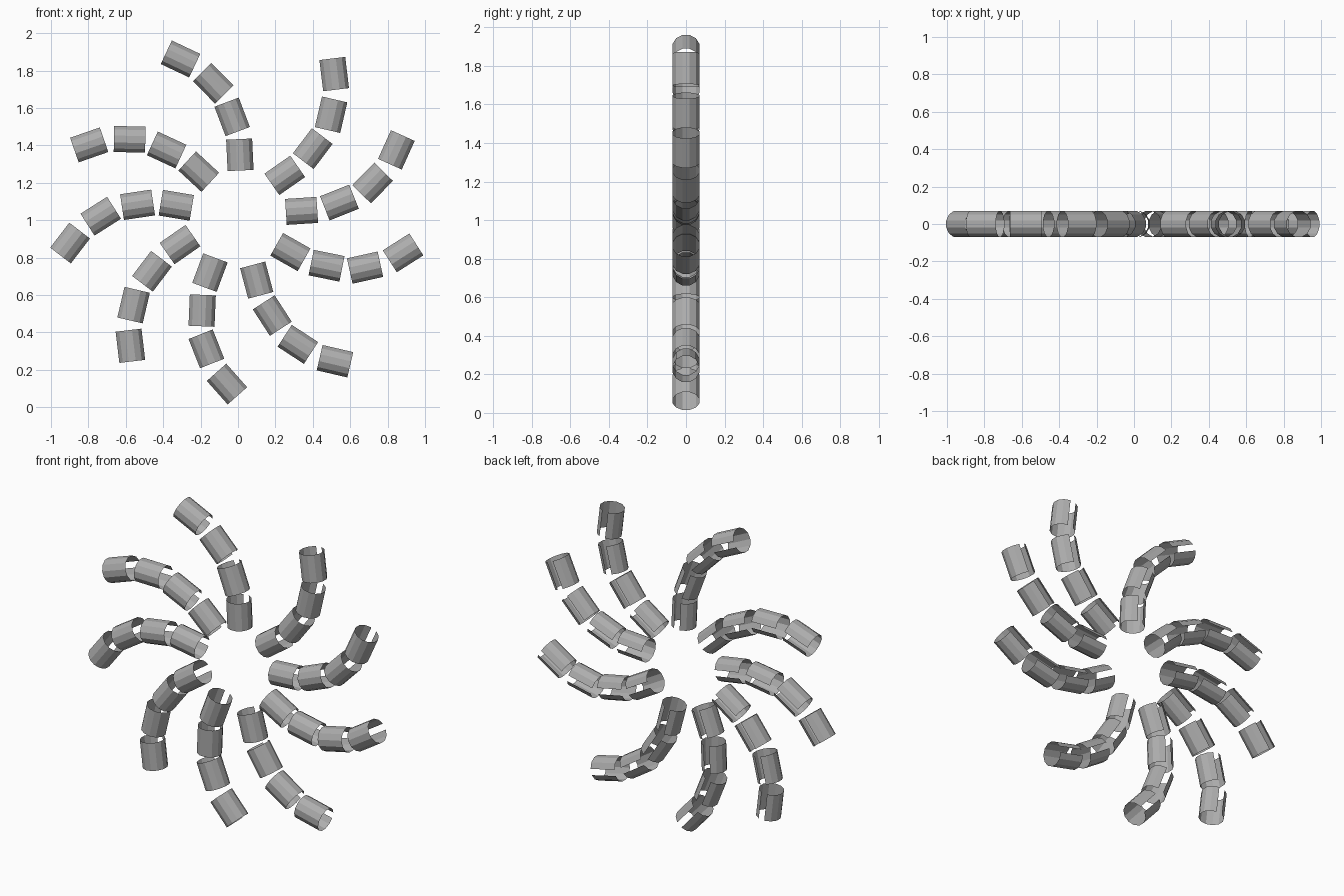
import bpy, math
from mathutils import Matrix, Vector

cube = bpy.data.objects.get("Cube")
if cube:
    bpy.data.objects.remove(cube, do_unlink=True)

grey = bpy.data.materials.new("plain_grey")
grey.use_nodes = True
colour = (0.42, 0.42, 0.42, 1)
grey.diffuse_color = colour
grey.node_tree.nodes["Principled BSDF"].inputs["Base Color"].default_value = colour

RADIUS, LENGTH, SIDES = 0.072, 0.168, 12

# Open tube along x, with one facet left out at the back (+y)
step = math.tau / SIDES
verts, faces = [], []
for i in range(SIDES):
    a = math.pi / 2 + step * (i + 0.5)
    y, z = RADIUS * math.sin(a), RADIUS * math.cos(a)
    verts += [(-LENGTH / 2, y, z), (LENGTH / 2, y, z)]
    if i:
        k = 2 * i
        faces.append((k - 2, k - 1, k + 1, k))
tube = bpy.data.meshes.new("split_tube")
tube.from_pydata(verts, [], faces)
tube.materials.append(grey)

# Inner end (x, z) and heading in degrees of each curved arm
arms = [
    (0.01, 1.35, 121.7), (0.25, 1.24, 63.9), (0.34, 1.05, 32.7),
    (0.28, 0.83, -0.5), (0.10, 0.68, -46.1), (-0.15, 0.72, -81.4),
    (-0.31, 0.87, -116.2), (-0.33, 1.08, -160.5), (-0.21, 1.26, 166.2),
]
# Every arm bends the same way: tube tilts, then steps to the next tube
tilts = (-29, -11, 13, 33)
steps = ((0.207, -20.2), (0.206, -2.3), (0.218, 21.7), (0, 0))


def turn(degrees):
    return Matrix.Rotation(-math.radians(degrees), 4, "Y")


for n, (x, z, heading) in enumerate(arms, 1):
    spot = Vector((x, 0, z))
    for m, (tilt, (dist, bend)) in enumerate(zip(tilts, steps), 1):
        ob = bpy.data.objects.new(f"arm_{n}_tube_{m}", tube)
        ob.matrix_world = Matrix.Translation(spot) @ turn(heading + tilt)
        bpy.context.collection.objects.link(ob)
        spot = spot + turn(heading + bend) @ Vector((dist, 0, 0))
